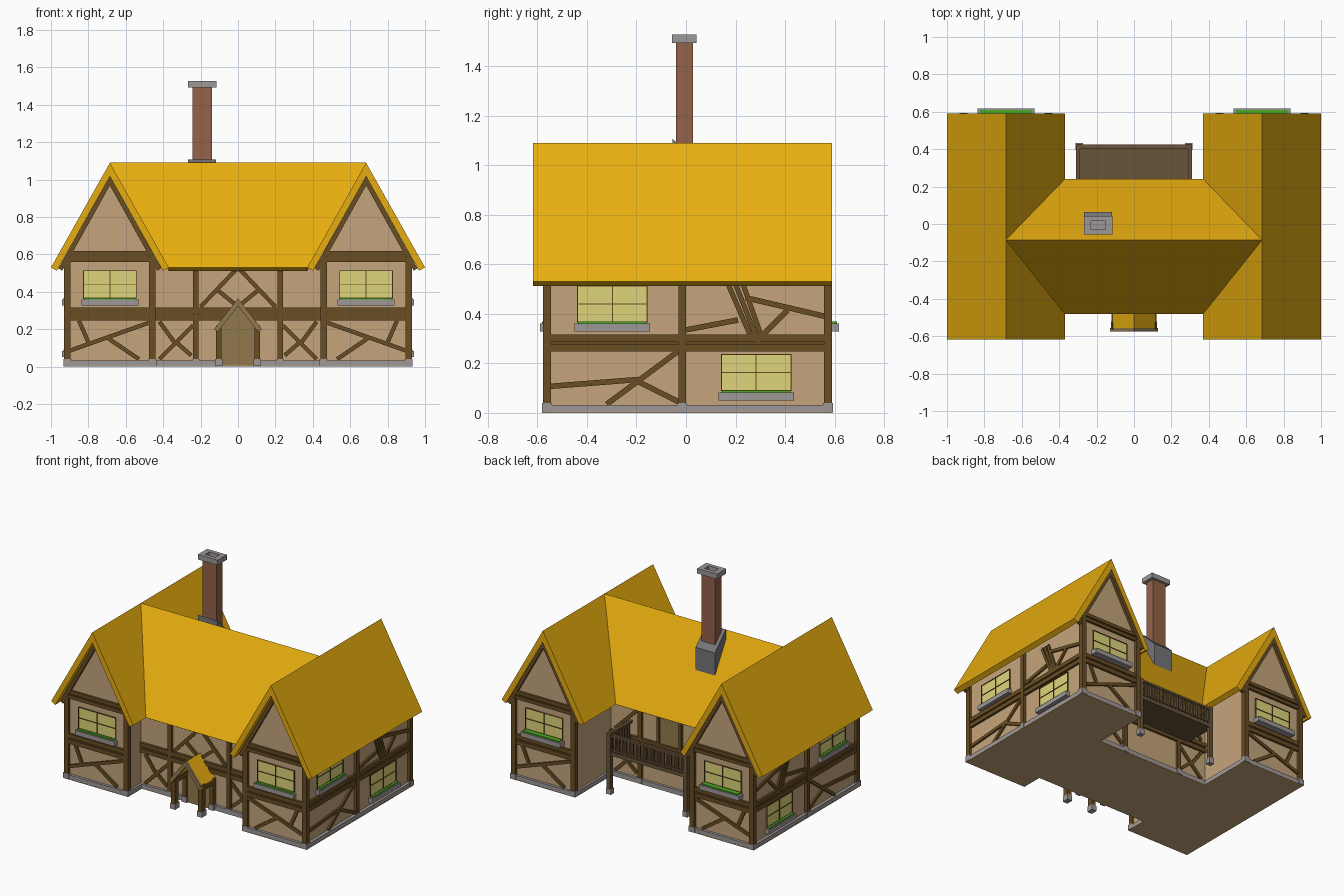
import bpy, bmesh, math
from mathutils import Vector

if "Cube" in bpy.data.objects:
    bpy.data.objects.remove(bpy.data.objects["Cube"])


def lin(c):
    c /= 255
    return c / 12.92 if c <= 0.04045 else ((c + 0.055) / 1.055) ** 2.4


COLOURS = {"thatch_yellow": (233, 175, 16), "plaster_tan": (197, 165, 124), "timber_brown": (104, 77, 35),
           "stone_grey": (158, 152, 151), "brick_red": (148, 98, 72), "glass_yellow": (222, 213, 122),
           "leaf_green": (76, 172, 36), "door_khaki": (146, 121, 77), "balcony_brown": (104, 83, 57),
           "flashing_grey": (118, 118, 121)}
MATS = {}
for n, c in COLOURS.items():
    MATS[n] = bpy.data.materials.new(n)
    MATS[n].diffuse_color = (*[lin(v) for v in c], 1)

PARTS = {}  # name -> (bmesh, material)


def part(name, mat):
    return PARTS.setdefault(name, (bmesh.new(), mat))[0]


def slab(bm, frame, pts, d0, d1):
    """Extrude a polygon drawn in a frame's (u, z) plane from depth d0 to d1."""
    a = [bm.verts.new(frame(u, z, d0)) for u, z in pts]
    b = [bm.verts.new(frame(u, z, d1)) for u, z in pts]
    bm.faces.new(a)
    bm.faces.new(b[::-1])
    for i in range(len(a)):
        j = (i + 1) % len(a)
        bm.faces.new((a[i], b[i], b[j], a[j]))


def rect(bm, frame, u0, u1, z0, z1, d0, d1):
    slab(bm, frame, [(u0, z0), (u1, z0), (u1, z1), (u0, z1)], d0, d1)


def bar(bm, frame, p, q, w=0.022, d=0.012):
    """Diagonal timber on a wall."""
    p, q = Vector(p), Vector(q)
    t = (q - p).normalized() * w / 2
    s = Vector((-t.y, t.x))
    slab(bm, frame, [p + s, p - s, q - s, q + s], -0.005, d)


def chevron(bm, frame, cx, h, eave, apex, t, d0, d1):
    """Pair of sloping boards meeting at a ridge."""
    L = math.hypot(h, apex - eave)
    nx, nz = (apex - eave) / L * t, h / L * t
    slab(bm, frame, [(cx - h, eave), (cx, apex), (cx + h, eave), (cx + h - nx, eave - nz),
                     (cx, apex - t * L / h), (cx - h + nx, eave - nz)], d0, d1)


def world(u, z, d):
    return (u, d, z)


def box(bm, x0, x1, y0, y1, z0, z1):
    rect(bm, world, x0, x1, z0, z1, y0, y1)


def window(frame, cu, z0, out=0.03):
    """Glass with thin frame and glazing bars, flower box and plants."""
    w, h, t = 0.1425, 0.15, 0.002
    rect(part("window_glass", "glass_yellow"), frame, cu - w, cu + w, z0, z0 + h, -0.01, 0.004)
    bars = part("window_bars", "timber_brown")
    for k in (-1, 0, 1):
        u, z = cu + k * (w - t), z0 + h / 2 + k * (h / 2 - t)
        rect(bars, frame, u - t, u + t, z0, z0 + h, 0, 0.009)
        rect(bars, frame, cu - w, cu + w, z - t, z + t, 0, 0.0085)
    rect(part("flower_box", "stone_grey"), frame, cu - w - 0.01, cu + w + 0.01, z0 - 0.037, z0 - 0.005, -0.005, out)
    rect(part("flower_box_plants", "leaf_green"), frame, cu - w + 0.004, cu + w - 0.004, z0 - 0.01, z0 + 0.003,
         -0.005, out - 0.008)


def double_beam(frame, u0, u1, z0, z1):
    b = part("horizontal_beams", "timber_brown")
    h = (z1 - z0) * 0.42
    rect(b, frame, u0, u1, z0, z0 + h, -0.005, 0.016)
    rect(b, frame, u0, u1, z1 - h, z1, -0.005, 0.016)
    rect(b, frame, u0, u1, z0 + h, z1 - h, -0.005, 0.008)


def post(x0, x1, y0, y1, top, name="posts", mat="timber_brown"):
    box(part(name, mat), x0, x1, y0, y1, 0.03, top)
    e = 0.004
    box(part("post_feet", "stone_grey"), x0 - e, x1 + e, y0 - e, y1 + e, 0.002, 0.04)


CX, YF, YB, XS = 0.685, -0.56, 0.57, 0.91   # wing ridge, front, back, outer wall
CF, CB = -0.41, 0.17                        # centre front and back walls
braces = part("braces", "timber_brown")
walls = part("plaster_walls", "plaster_tan")
base = part("stone_footing", "stone_grey")
floor = part("ground_floor", "plaster_tan")

# Two mirrored gabled wings
for s in (1, -1):
    def front(u, z, d): return (s * u, YF - d, z)
    def back(u, z, d): return (s * u, YB + d, z)
    def side(u, z, d): return (s * (XS + d), u, z)

    slab(walls, front, [(0.455, 0.005), (XS, 0.005), (XS, 0.61), (CX, 1.01), (0.455, 0.61)], 0, YF - YB)
    rect(base, front, 0.439, 0.931, 0.005, 0.032, 0.018, YF - YB - 0.018)
    rect(floor, front, 0.438, 0.932, 0, 0.005, 0.019, YF - YB - 0.019)
    chevron(part("wing_roof", "thatch_yellow"), world, s * CX, 0.315, 0.53, 1.09, 0.036, -0.618, 0.59)

    for f in (front, back):
        chevron(part("barge_boards", "timber_brown"), f, CX, 0.275, 0.525, 1.018, 0.024, -0.005, 0.018)
        double_beam(f, 0.46, 0.915, 0.247, 0.316)
        double_beam(f, 0.46, 0.915, 0.56, 0.617)
        for p, q in (((0.85, 0.245), (0.80, 0.13)), ((0.90, 0.085), (0.475, 0.235)), ((0.70, 0.155), (0.53, 0.04))):
            bar(braces, f, p, q)
    window(front, CX, 0.365)
    window(back, CX, 0.365, 0.048)

    # Outer long wall
    double_beam(side, YF, YB, 0.247, 0.316)
    window(side, -0.297, 0.365)
    window(side, 0.283, 0.088)
    for p, q in (((-0.55, 0.107), (-0.19, 0.135)), ((-0.32, 0.035), (-0.03, 0.25)), ((-0.21, 0.135), (-0.03, 0.045)),
                 ((0, 0.335), (0.21, 0.375)), ((0.24, 0.465), (0.56, 0.39)), ((0.28, 0.285), (0.41, 0.415))):
        bar(braces, side, p, q)
    for k in (-0.03, 0, 0.03):
        bar(braces, side, (0.2 + k, 0.52), (0.29 + k * 0.7, 0.29), 0.02)

    # Corner and middle posts
    for x0, x1 in ((0.44, 0.475), (0.895, 0.93)):
        a, b = sorted((s * x0, s * x1))
        post(a, b, -0.577, -0.545, 0.57)
        post(a, b, 0.557, 0.589, 0.57)
    a, b = sorted((s * 0.9, s * 0.93))
    post(a, b, -0.03, 0, 0.57)

# Centre block
def cfront(u, z, d): return (u, CF - d, z)
def cback(u, z, d): return (u, CB + d, z)


box(walls, -0.46, 0.46, CF, CB, 0.005, 0.57)
box(base, -0.439, 0.439, CF - 0.018, CB + 0.018, 0.005, 0.032)
box(floor, -0.438, 0.438, CF - 0.018, CB + 0.018, 0, 0.005)
for f in (cfront, cback):
    double_beam(f, -0.455, 0.455, 0.247, 0.316)
    for s in (1, -1):
        for p, q in (((0.42, 0.04), (0.24, 0.22)), ((0.42, 0.24), (0.34, 0.13)), ((0.25, 0.06), (0.33, 0.13))):
            bar(braces, f, (s * p[0], p[1]), (s * q[0], q[1]))
for s in (1, -1):
    bar(braces, cfront, (s * 0.2, 0.32), (0, 0.53))
    bar(braces, cfront, (s * 0.11, 0.41), (0, 0.32))
    bar(braces, cback, (s * 0.42, 0.33), (s * 0.25, 0.5))
    a, b = sorted((s * 0.21, s * 0.24))
    post(a, b, CF - 0.018, CF + 0.01, 0.57)
    post(a, b, CB - 0.01, CB + 0.018, 0.56)
    rect(part("posts", "timber_brown"), cback, s * 0.085 - 0.01, s * 0.085 + 0.01, 0.3, 0.55, 0, 0.02)
rect(part("balcony_door", "door_khaki"), cback, -0.08, 0.08, 0.3, 0.52, 0, 0.009)

# Centre roof: two trapezoids that meet the wing roofs at the valleys
roof = part("centre_roof", "thatch_yellow")
ridge = [(-0.685, -0.085, 1.09), (0.685, -0.085, 1.09)]
drop = Vector((0, 0, -0.06))
for y, n in ((-0.48, 1), (0.24, -1)):
    top = [Vector(v) for v in [(-0.37, y, 0.53), (0.37, y, 0.53), ridge[1], ridge[0]]]
    low = [v + drop for v in top]
    for v in low[:2]:
        v.y += n * 0.03
        v.z += 0.042
    t = [roof.verts.new(v) for v in top]
    l = [roof.verts.new(v) for v in low]
    roof.faces.new(t)
    roof.faces.new(l[::-1])
    for i in range(4):
        roof.faces.new((t[i], l[i], l[(i + 1) % 4], t[(i + 1) % 4]))

# Porch and front door
slab(part("front_door", "door_khaki"), cfront, [(-0.095, 0.005), (0.095, 0.005), (0.095, 0.22), (0, 0.335), (-0.095, 0.22)],
     0, 0.02)
chevron(part("porch_roof", "thatch_yellow"), world, 0, 0.12, 0.21, 0.36, 0.018, -0.558, CF)
chevron(part("porch_barge_boards", "door_khaki"), world, 0, 0.128, 0.2, 0.365, 0.025, -0.575, -0.557)
for s in (1, -1):
    a, b = sorted((s * 0.088, s * 0.118))
    post(a, b, -0.565, -0.525, 0.22)
    post(a, b, CF - 0.03, CF, 0.22)
    box(part("porch_side_beams", "timber_brown"), a, b, -0.56, CF, 0.18, 0.215)

# Back balcony
box(part("balcony_floor", "balcony_brown"), -0.305, 0.305, CB, 0.425, 0.27, 0.295)
rail = part("balcony_rail", "balcony_brown")
for z0, z1 in ((0.305, 0.315), (0.4, 0.415)):
    box(rail, -0.31, 0.31, 0.405, 0.425, z0, z1)
    for s in (1, -1):
        box(rail, s * 0.3 - 0.01, s * 0.3 + 0.01, CB, 0.41, z0, z1)
for i in range(22):
    x = -0.28 + i * 0.56 / 21
    box(rail, x - 0.007, x + 0.007, 0.409, 0.421, 0.29, 0.405)
for s in (1, -1):
    for i in range(8):
        y = 0.2 + i * 0.027
        box(rail, s * 0.3 - 0.006, s * 0.3 + 0.006, y - 0.007, y + 0.007, 0.29, 0.405)
    post(s * 0.293 - 0.015, s * 0.293 + 0.015, 0.4, 0.428, 0.42, "balcony_posts", "balcony_brown")

# Chimney with stone cap and flashing
box(part("chimney_stack", "brick_red"), -0.243, -0.138, -0.04, 0.028, 0.85, 1.495)
slab(part("chimney_flashing", "flashing_grey"), lambda u, z, d: (d, u, z),
     [(-0.055, 1.0), (-0.055, 1.108), (0.064, 0.99), (0.064, 0.8)], -0.267, -0.118)
cap = part("chimney_cap", "stone_grey")
for x0, x1, y0, y1, z1 in ((-0.267, -0.23, -0.057, 0.043, 1.528), (-0.152, -0.116, -0.057, 0.043, 1.528),
                           (-0.23, -0.152, -0.057, -0.03, 1.528), (-0.23, -0.152, 0.016, 0.043, 1.528),
                           (-0.23, -0.152, -0.03, 0.016, 1.5)):
    box(cap, x0, x1, y0, y1, 1.493, z1)

# Turn every part into an object
for name, (bm, mat) in PARTS.items():
    bmesh.ops.recalc_face_normals(bm, faces=bm.faces)
    me = bpy.data.meshes.new(name)
    bm.to_mesh(me)
    bm.free()
    me.materials.append(MATS[mat])
    bpy.context.collection.objects.link(bpy.data.objects.new(name, me))

for m in bpy.data.materials:
    if m.users and not m.is_grease_pencil:
        m.use_nodes = True
        m.node_tree.nodes["Principled BSDF"].inputs["Base Color"].default_value = m.diffuse_color
